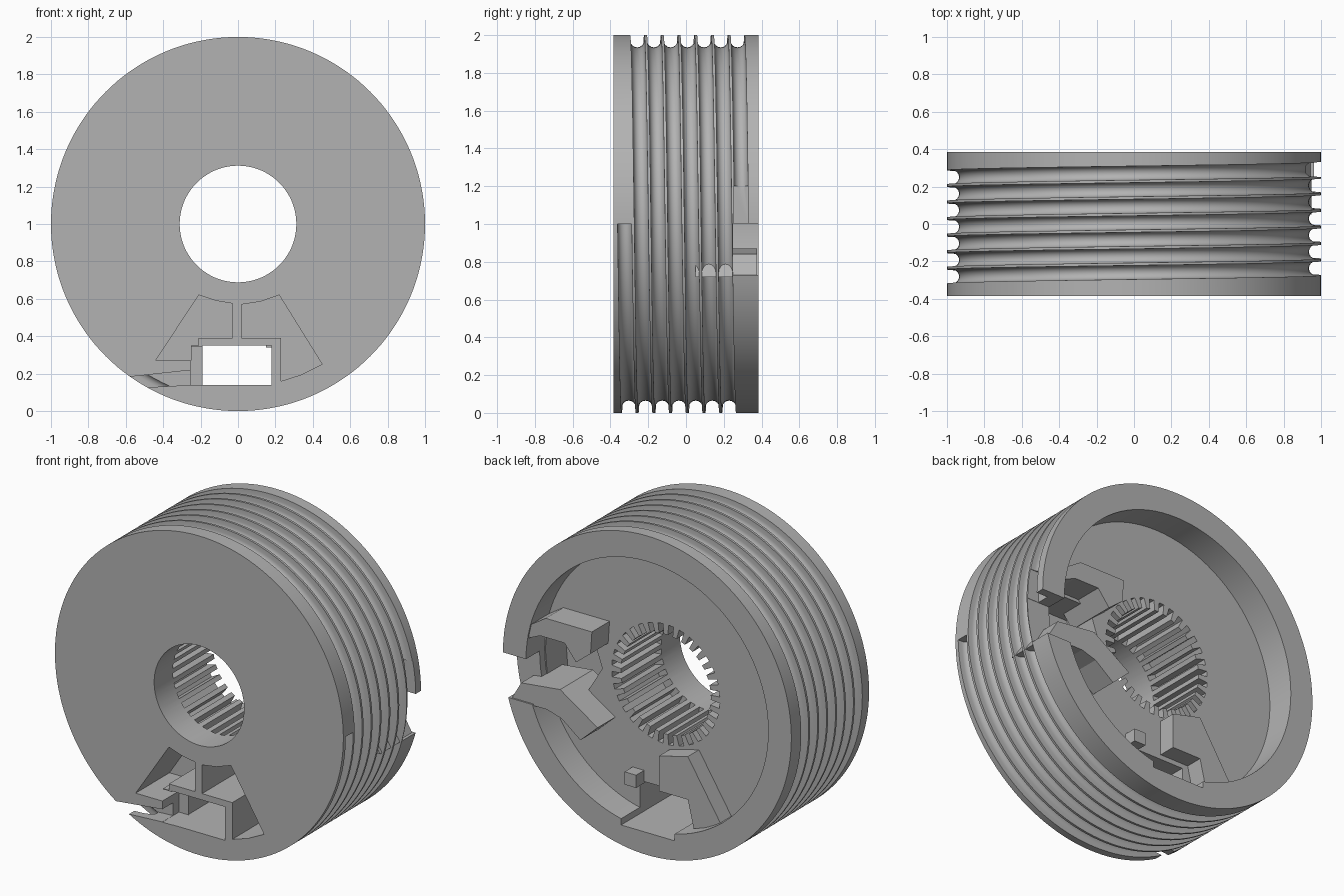
import bpy
import bmesh
from math import cos, sin, pi

cube = bpy.data.objects.get("Cube")
if cube:
    bpy.data.objects.remove(cube)

HALF = 0.385      # half of the drum width
PITCH = 0.0885    # groove spacing
TURNS = 7
STEPS = 144
FLOOR = 0.2       # level of the recessed back face

grey = bpy.data.materials.new("cast_grey")
grey.use_nodes = True
grey.diffuse_color = (0.45, 0.45, 0.45, 1)
grey.node_tree.nodes["Principled BSDF"].inputs["Base Color"].default_value = (0.45, 0.45, 0.45, 1)


def finish(name, bm):
    bmesh.ops.recalc_face_normals(bm, faces=bm.faces)
    mesh = bpy.data.meshes.new(name)
    bm.to_mesh(mesh)
    bm.free()
    mesh.materials.append(grey)
    obj = bpy.data.objects.new(name, mesh)
    bpy.context.collection.objects.link(obj)
    return obj


def prism(name, outline, y0, y1):
    """Extrude an (x, height above axis) outline along the axle."""
    bm = bmesh.new()
    face = bm.faces.new([bm.verts.new((x, y0, z + 1)) for x, z in outline])
    new = bmesh.ops.extrude_face_region(bm, geom=[face])["geom"]
    verts = [v for v in new if isinstance(v, bmesh.types.BMVert)]
    bmesh.ops.translate(bm, verts=verts, vec=(0, y1 - y0, 0))
    return finish(name, bm)


def box(x0, x1, z0, z1):
    return [(x0, z0), (x1, z0), (x1, z1), (x0, z1)]


def circle(r, n):
    return [(r * cos(2 * pi * i / n), r * sin(2 * pi * i / n)) for i in range(n)]


# Round-bottomed cable groove section: offset along axle, radius
W = 0.037
groove = [(-W, 1.0)]
groove += [(-W * cos(pi * i / 8), 0.972 - W * sin(pi * i / 8)) for i in range(9)]
groove += [(W, 1.0)]
G = len(groove)

# Drum with a helical groove that begins and ends abruptly
bm = bmesh.new()
columns = []
for i in range(STEPS + 1):
    t = 2 * pi * i / STEPS
    profile = [(-HALF, 1.0)]
    for k in range(TURNS):
        mid = -0.325 + PITCH * (k + i / STEPS)
        profile += [(mid + dy, r) for dy, r in groove]
    profile.append((HALF, 1.0))
    if i < STEPS:
        columns.append([bm.verts.new((r * cos(t), y, 1 - r * sin(t))) for y, r in profile])
    else:
        # Last column shares the first one, one groove further along
        first = columns[0]
        tail = [bm.verts.new((r, y, 1)) for y, r in profile[-1 - G:-1]]
        columns.append([first[0]] + first[1 + G:-1] + tail + [first[-1]])
for a, b in zip(columns, columns[1:]):
    for j in range(len(a) - 1):
        bm.faces.new((a[j], a[j + 1], b[j + 1], b[j]))
first, last = columns[0], columns[-1]
bm.faces.new(first[:G + 2])
bm.faces.new(last[-2 - G:])
bm.faces.new([c[0] for c in columns[:-1]])
bm.faces.new([c[-1] for c in columns[:-1]])
drum = finish("grooved_drum", bm)

# Splined part of the bore
TEETH = 32
spline = []
for i in range(TEETH):
    for r, part in ((0.3, 0.22), (0.375, 0.27), (0.375, 0.73), (0.3, 0.78)):
        a = 2 * pi * (i + part) / TEETH
        spline.append((r * cos(a), r * sin(a)))

left_pocket = [(-0.21, -0.38), (-0.12, -0.41), (-0.03, -0.425), (-0.03, -0.61),
               (-0.21, -0.61), (-0.21, -0.65), (-0.25, -0.65), (-0.25, -0.73), (-0.44, -0.73)]
right_pocket = [(0.02, -0.43), (0.12, -0.415), (0.22, -0.38), (0.45, -0.75),
                (0.34, -0.805), (0.23, -0.84), (0.23, -0.61), (0.02, -0.61)]
cable_slit = [(-0.24, -0.78), (-0.7, -0.83), (-0.7, -0.885), (-0.24, -0.86)]
side_pocket = [(0.44, -0.02), (0.5, 0.15), (0.82, 0.15), (0.835, 0), (0.82, -0.18), (0.62, -0.32)]

# Everything carved out of the drum: outline, start and end along the axle
cuts = [
    (circle(0.84, 96), FLOOR, 0.5),
    (circle(0.312, 80), -0.5, 0.5),
    (spline, -0.2, 0.3),
    (box(-0.19, 0.18, -0.86, -0.65), -0.5, 0.5),
    (box(-0.255, -0.18, -0.862, -0.655), -0.5, -0.22),
    (left_pocket, -0.5, -0.05),
    (right_pocket, -0.5, 0.1),
    (cable_slit, -0.5, -0.28),
    (side_pocket, 0.0, 0.4),
    (box(0.7, 1.1, -0.27, 0.003), 0.25, 0.5),
    (box(0.92, 1.1, -0.05, 0.2), 0.252, 0.332),
]
bpy.context.view_layer.objects.active = drum
for outline, y0, y1 in cuts:
    cutter = prism("cutter", outline, y0, y1)
    cutter.hide_render = True
    mod = drum.modifiers.new("cut", "BOOLEAN")
    mod.operation = "DIFFERENCE"
    mod.solver = "EXACT"
    mod.object = cutter
    bpy.ops.object.modifier_apply(modifier=mod.name)
    bpy.data.objects.remove(cutter)

# Cable guides beside the rim gap, and the raised parts of the back face
prism("upper_cable_guide", [(0.86, 0.12), (0.85, 0.2), (0.71, 0.29), (0.39, 0.29),
                            (0.4, 0.15), (0.5, 0.07), (0.58, 0.17), (0.75, 0.17)], 0.05, 0.375)
prism("lower_cable_guide", [(0.95, -0.28), (0.88, -0.16), (0.61, -0.13), (0.52, -0.19), (0.35, -0.3),
                            (0.47, -0.41), (0.6, -0.31), (0.7, -0.28)], 0.05, 0.375)
prism("pocket_boss", [(-0.03, -0.4), (-0.23, -0.35), (-0.47, -0.73), (-0.27, -0.79),
                      (-0.23, -0.62), (-0.03, -0.62)], 0.15, 0.31)
prism("small_clip", box(0.15, 0.23, -0.66, -0.58), 0.15, 0.28)

# Smooth curves, crisp edges
bpy.ops.object.select_all(action="DESELECT")
drum.select_set(True)
bpy.context.view_layer.objects.active = drum
bpy.ops.object.shade_smooth_by_angle(angle=0.52)
